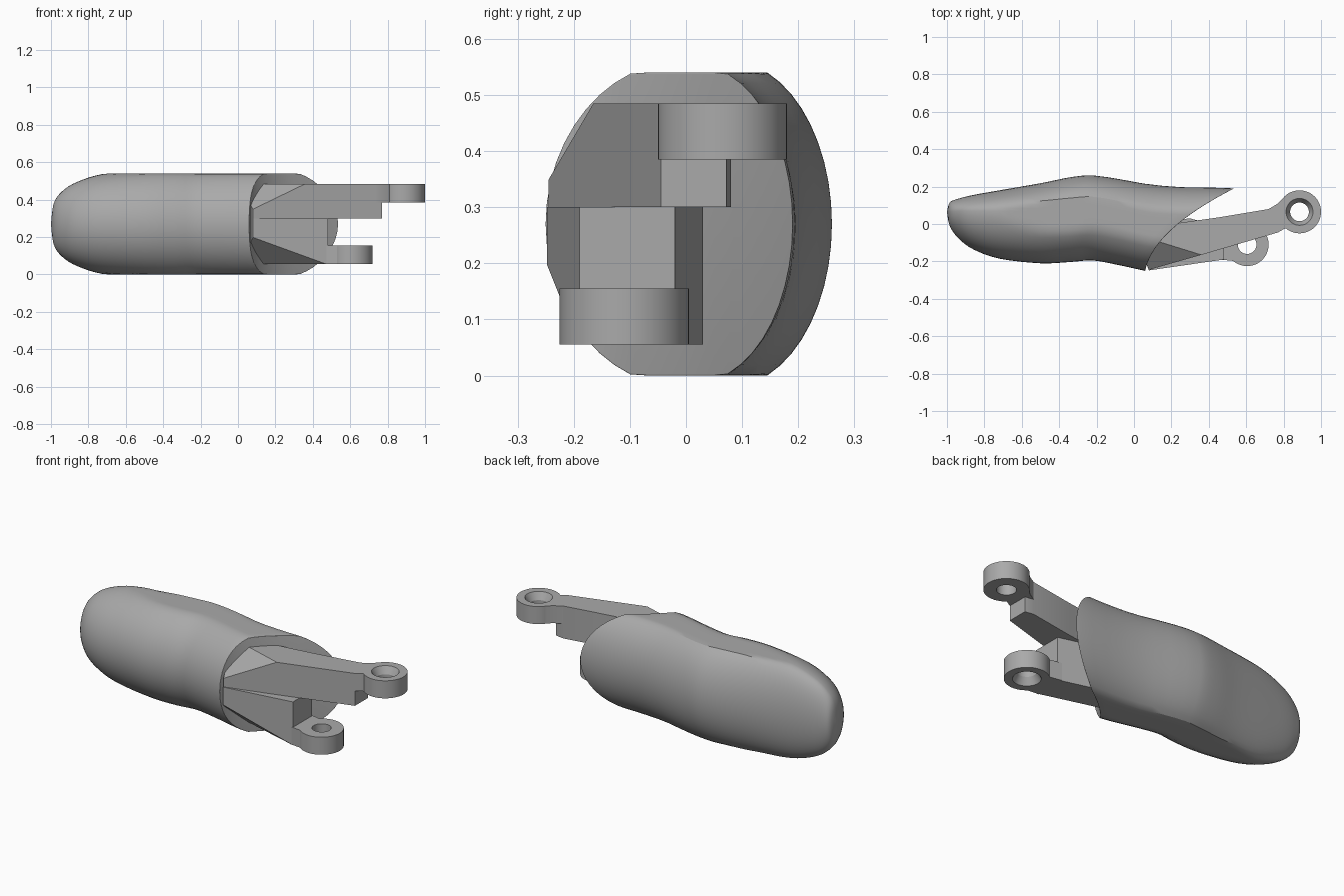
import bpy, bmesh, math
from mathutils import Vector

cube = bpy.data.objects.get("Cube")
if cube:
    bpy.data.objects.remove(cube, do_unlink=True)

grey = bpy.data.materials.new("plain_grey")
grey.use_nodes = True
grey.diffuse_color = (0.4, 0.4, 0.4, 1)
grey.node_tree.nodes["Principled BSDF"].inputs["Base Color"].default_value = grey.diffuse_color


def finish(name, bm, angle):
    bmesh.ops.recalc_face_normals(bm, faces=bm.faces)
    mesh = bpy.data.meshes.new(name)
    bm.to_mesh(mesh)
    bm.free()
    mesh.materials.append(grey)
    obj = bpy.data.objects.new(name, mesh)
    bpy.context.collection.objects.link(obj)
    bpy.ops.object.select_all(action='DESELECT')
    obj.select_set(True)
    bpy.context.view_layer.objects.active = obj
    bpy.ops.object.shade_smooth_by_angle(angle=math.radians(angle))
    return obj


# Fingertip body: stations of x, front edge, ridge line, back edge, half height
STATIONS = [
    (-1.0, .065, .065, .065, 0),
    (-.985, -.01, .065, .115, .11),
    (-.94, -.075, .07, .135, .175),
    (-.86, -.135, .07, .155, .225),
    (-.72, -.185, .07, .18, .268),
    (-.5, -.21, .065, .218, .29),
    (-.34, -.203, .07, .25, .295),
    (-.22, -.195, .075, .26, .29),
    (-.08, -.22, .05, .24, .29),
    (.08, -.255, .01, .212, .29),
    (.25, -.29, 0, .197, .29),
    (.4, -.3, 0, .195, .29),
    (.56, -.3, 0, .19, .29),
    (.75, -.3, 0, .19, .29)]
MID, SIDES, KINK = .27, 48, 7


def station(u):
    """Smooth curve through the stations."""
    last = len(STATIONS) - 1
    i = min(int(u), last - 1)
    t = u - i
    p = [STATIONS[max(0, min(last, j))] for j in range(i - 1, i + 3)]
    return [b + .5 * t * (c - a + t * (2*a - 5*b + 4*c - d + t * (3*(b - c) + d - a)))
            for a, b, c, d in zip(*p)]


def skin(u, k):
    x, front, ridge, back, h = station(u)
    a = math.tau * k / SIDES
    c = math.cos(a)
    y = ridge + c * ((back - ridge) if c > 0 else (ridge - front))
    z = max(-MID, min(MID, h * math.sin(a)))
    return Vector((x, y, MID + z))


def cut_x(y):
    """Curved slanting cut across the open end."""
    return .06 + .6 * (y + .25) + 2 * (y + .25) * (y + .05)


def cut_u(k):
    lo, hi = KINK, len(STATIONS) - 1
    for _ in range(30):
        u = (lo + hi) / 2
        p = skin(u, k)
        lo, hi = (u, hi) if p.x < cut_x(p.y) else (lo, u)
    return lo


bm = bmesh.new()
ends = [cut_u(k) for k in range(SIDES)]
tip = bm.verts.new(skin(0, 0))
rings = []
for j in range(1, KINK * 4 + 1):
    rings.append([bm.verts.new(skin(j / 4, k)) for k in range(SIDES)])
STEPS = 8
for j in range(1, STEPS + 1):
    rings.append([bm.verts.new(skin(KINK + (ends[k] - KINK) * j / STEPS, k))
                  for k in range(SIDES)])
for k in range(SIDES):
    n = (k + 1) % SIDES
    bm.faces.new((tip, rings[0][k], rings[0][n]))
    for a, b in zip(rings, rings[1:]):
        bm.faces.new((a[k], b[k], b[n], a[n]))

# Cap the cut with strips running straight up, then round its rim
rim = rings[-1]
for k in range(SIDES // 2):
    loop = [rim[k], rim[k + 1], rim[SIDES - k - 1], rim[-k]]
    bm.faces.new(list(dict.fromkeys(loop)))
bmesh.ops.recalc_face_normals(bm, faces=bm.faces)
edges = [bm.edges.get((rim[k], rim[(k + 1) % SIDES])) for k in range(SIDES)]
bmesh.ops.bevel(bm, geom=edges, offset=.028, offset_type='OFFSET', segments=5,
                profile=.5, affect='EDGES', clamp_overlap=True)
finish("fingertip_body", bm, 32)


# Hinge arms: upright prisms with one slanted corner sliced off
def prism(name, outline, z0, z1, slope=None, away=1):
    bm = bmesh.new()
    face = bm.faces.new([bm.verts.new((x, y, z0)) for x, y in outline])
    new = bmesh.ops.extrude_face_region(bm, geom=[face])["geom"]
    for v in new:
        if isinstance(v, bmesh.types.BMVert):
            v.co.z = z1
    if slope:
        a, b, c = map(Vector, slope)
        normal = (b - a).cross(c - a)
        if normal.z * away < 0:
            normal.negate()
        geom = bm.verts[:] + bm.edges[:] + bm.faces[:]
        bmesh.ops.bisect_plane(bm, geom=geom, plane_co=a, plane_no=normal, clear_outer=True)
        bmesh.ops.holes_fill(bm, edges=[e for e in bm.edges if e.is_boundary], sides=0)
    finish(name, bm, 20)


prism("upper_arm",
      [(.08, -.245), (.36, -.165), (.77, -.045), (.77, .072), (.72, .08),
       (.45, .035), (.2, .0), (.03, -.12)], .3, .485,
      [(.08, -.25, .345), (.36, -.165, .485), (.15, -.1, .485)], 1)
prism("lower_arm",
      [(.08, -.248), (.48, -.19), (.48, -.02), (.3, .03), (.2, .02), (.03, -.12)],
      .055, .3, [(.08, -.25, .2), (.47, -.19, .055), (.15, -.1, .055)], -1)
prism("upper_neck", [(.74, -.054), (.77, -.045), (.81, -.022), (.81, .152), (.77, .11),
                     (.72, .08)], .385, .485)
prism("lower_neck", [(.46, -.19), (.53, -.197), (.53, -.023), (.46, -.01)], .055, .155)


# Hinge eyes: revolved rings with a hole flared on the outer side
def eye(name, x, y, z0, flare_up):
    profile = [(.115, 0), (.115, .1), (.072, .1), (.05, .06), (.05, 0)]
    bm = bmesh.new()
    count = 48
    loops = []
    for k in range(count):
        a = math.tau * k / count
        loops.append([bm.verts.new((x + r * math.cos(a), y + r * math.sin(a),
                                    z0 + (h if flare_up else .1 - h))) for r, h in profile])
    for k in range(count):
        a, b = loops[k], loops[(k + 1) % count]
        for i in range(len(profile)):
            j = (i + 1) % len(profile)
            bm.faces.new((a[i], b[i], b[j], a[j]))
    finish(name, bm, 25)


eye("upper_hinge_eye", .885, .065, .385, True)
eye("lower_hinge_eye", .605, -.11, .055, False)
